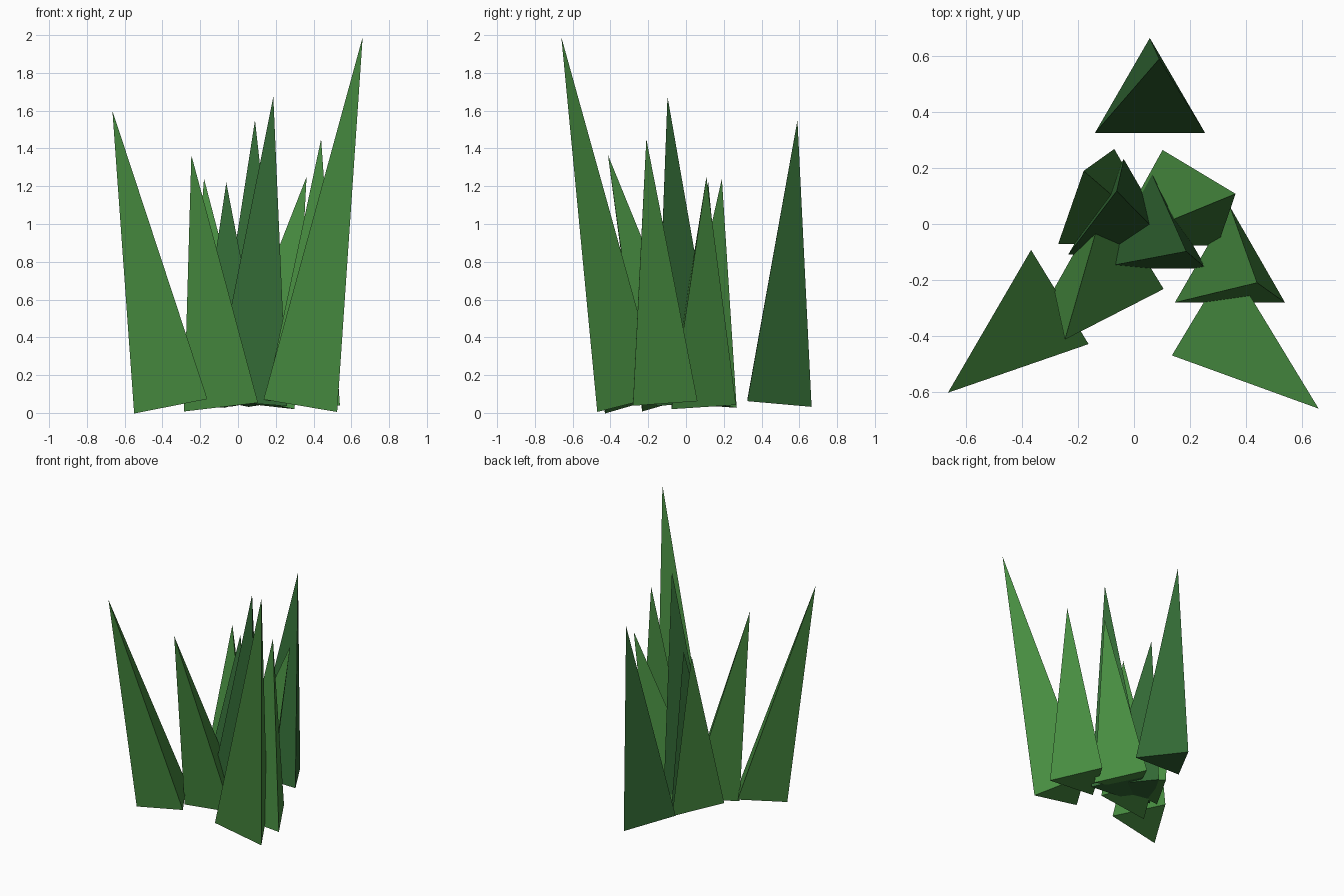
import bpy
from math import asin, atan2
from mathutils import Vector

cube = bpy.data.objects.get("Cube")
if cube:
    bpy.data.objects.remove(cube, do_unlink=True)


def make_material(name, colour):
    mat = bpy.data.materials.new(name)
    mat.use_nodes = True
    mat.diffuse_color = (*colour, 1)
    mat.node_tree.nodes["Principled BSDF"].inputs["Base Color"].default_value = (*colour, 1)
    return mat


leaf = make_material("leaf green", (0.065, 0.27, 0.053))
deep = make_material("deep green", (0.032, 0.141, 0.035))

RADIUS = 0.228
BASE_Z = 0.055


def blade(name, root, tip, mat):
    """Three-sided spike leaning from its root centre to its tip."""
    root, tip = Vector((*root, BASE_Z)), Vector(tip)
    axis = tip - root
    tilt_x = asin(-axis.y / axis.length)
    tilt_y = atan2(axis.x, axis.z)
    bpy.ops.mesh.primitive_cone_add(
        vertices=3, radius1=RADIUS, radius2=0, depth=axis.length,
        location=(root + tip) / 2, rotation=(tilt_x, tilt_y, 0))
    obj = bpy.context.object
    obj.name = name
    obj.data.materials.append(mat)


# Outer blades
blade("blade_front_left", (0.333, -0.357), (0.66, -0.66, 1.99), leaf)
blade("blade_front_right", (-0.36, -0.317), (-0.665, -0.603, 1.60), leaf)
blade("blade_back", (0.057, 0.438), (0.09, 0.59, 1.55), deep)
blade("blade_left", (0.343, -0.167), (0.44, -0.21, 1.45), leaf)

# Inner blades
blade("blade_inner_front", (-0.093, -0.121), (-0.247, -0.413, 1.365), leaf)
blade("blade_inner_left", (0.105, 0.037), (0.363, 0.108, 1.25), leaf)
blade("blade_inner_right", (-0.073, 0.042), (-0.18, 0.19, 1.24), leaf)
blade("blade_center_tall", (0.062, -0.045), (0.187, -0.098, 1.675), deep)
blade("blade_center_short", (-0.037, 0.005), (-0.062, 0.118, 1.22), deep)
